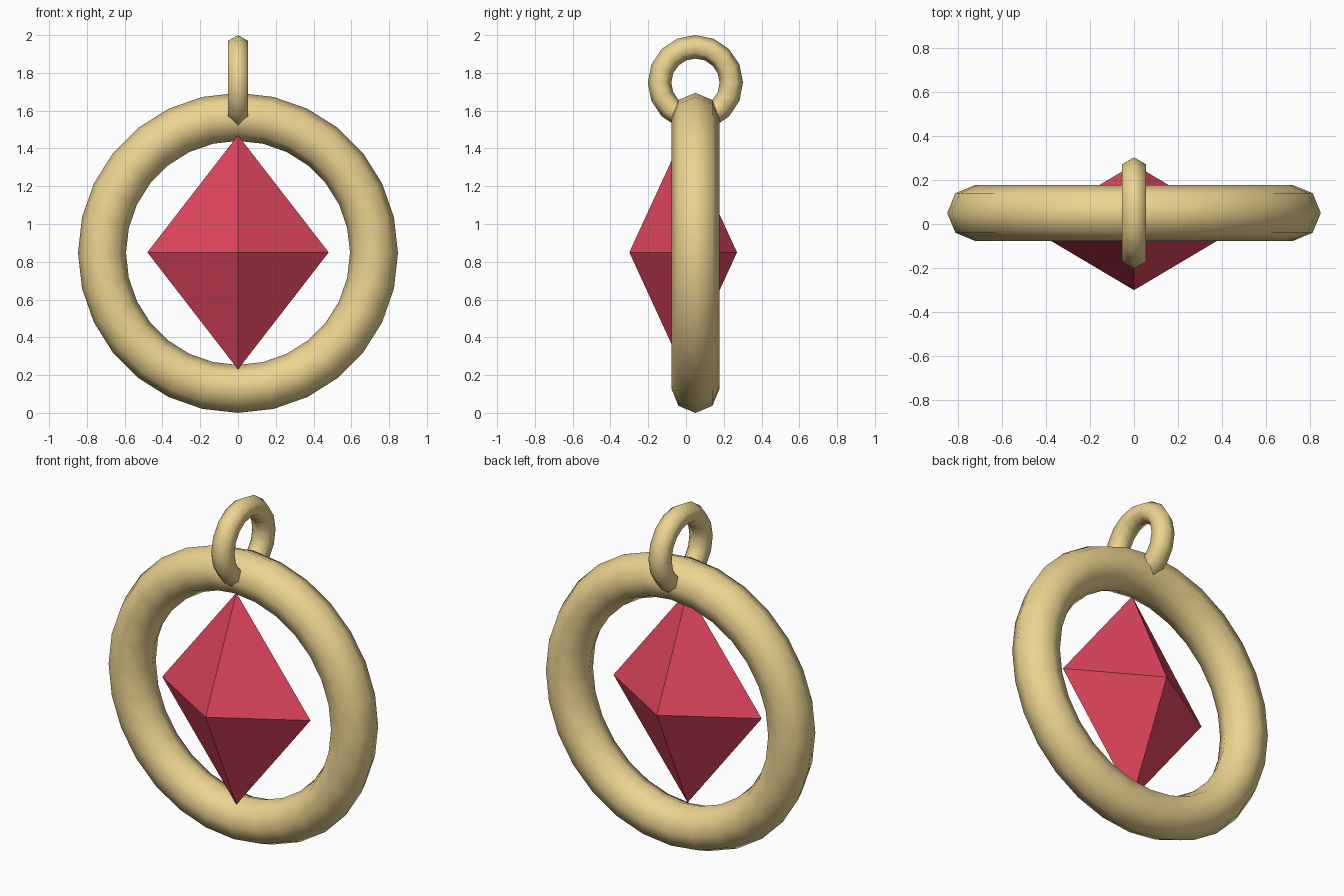
import bpy
import bmesh
from math import pi
from mathutils import Matrix

if "Cube" in bpy.data.objects:
    bpy.data.objects.remove(bpy.data.objects["Cube"])


def material(name, color):
    mat = bpy.data.materials.new(name)
    mat.diffuse_color = (*color, 1)
    mat.use_nodes = True
    mat.node_tree.nodes["Principled BSDF"].inputs["Base Color"].default_value = mat.diffuse_color
    return mat


gold = material("gold", (0.84, 0.66, 0.28))
red = material("red", (0.75, 0.06, 0.11))


def ring(name, location, rotation, major, minor, segments, sides):
    bpy.ops.mesh.primitive_torus_add(
        location=location, rotation=rotation, major_radius=major,
        minor_radius=minor, major_segments=segments, minor_segments=sides)
    obj = bpy.context.object
    obj.name = name
    obj.data.materials.append(gold)
    bpy.ops.object.shade_smooth()
    return obj


# Large ring facing the front
ring("frame_ring", (0, 0.05, 0.847), (pi / 2, 0, 0), 0.72, 0.127, 28, 8)

# Small hanging loop, turned sideways through the top of the frame
ring("hanging_loop", (0, 0.05, 1.748), (0, pi / 2, 0), 0.19, 0.062, 16, 6)

# Faceted gem: two four-sided pyramids joined at the girdle
bm = bmesh.new()
girdle = [bm.verts.new(p) for p in ((0.48, 0, 0), (0, 0.285, 0), (-0.48, 0, 0), (0, -0.285, 0))]
for height in (0.62, -0.62):
    tip = bm.verts.new((0, 0, height))
    for i in range(4):
        bm.faces.new((girdle[i], girdle[(i + 1) % 4], tip))
bmesh.ops.recalc_face_normals(bm, faces=bm.faces)
mesh = bpy.data.meshes.new("gem")
bm.transform(Matrix.Translation((0, -0.015, 0.85)))
bm.to_mesh(mesh)
bm.free()
mesh.materials.append(red)
gem = bpy.data.objects.new("gem", mesh)
bpy.context.collection.objects.link(gem)
